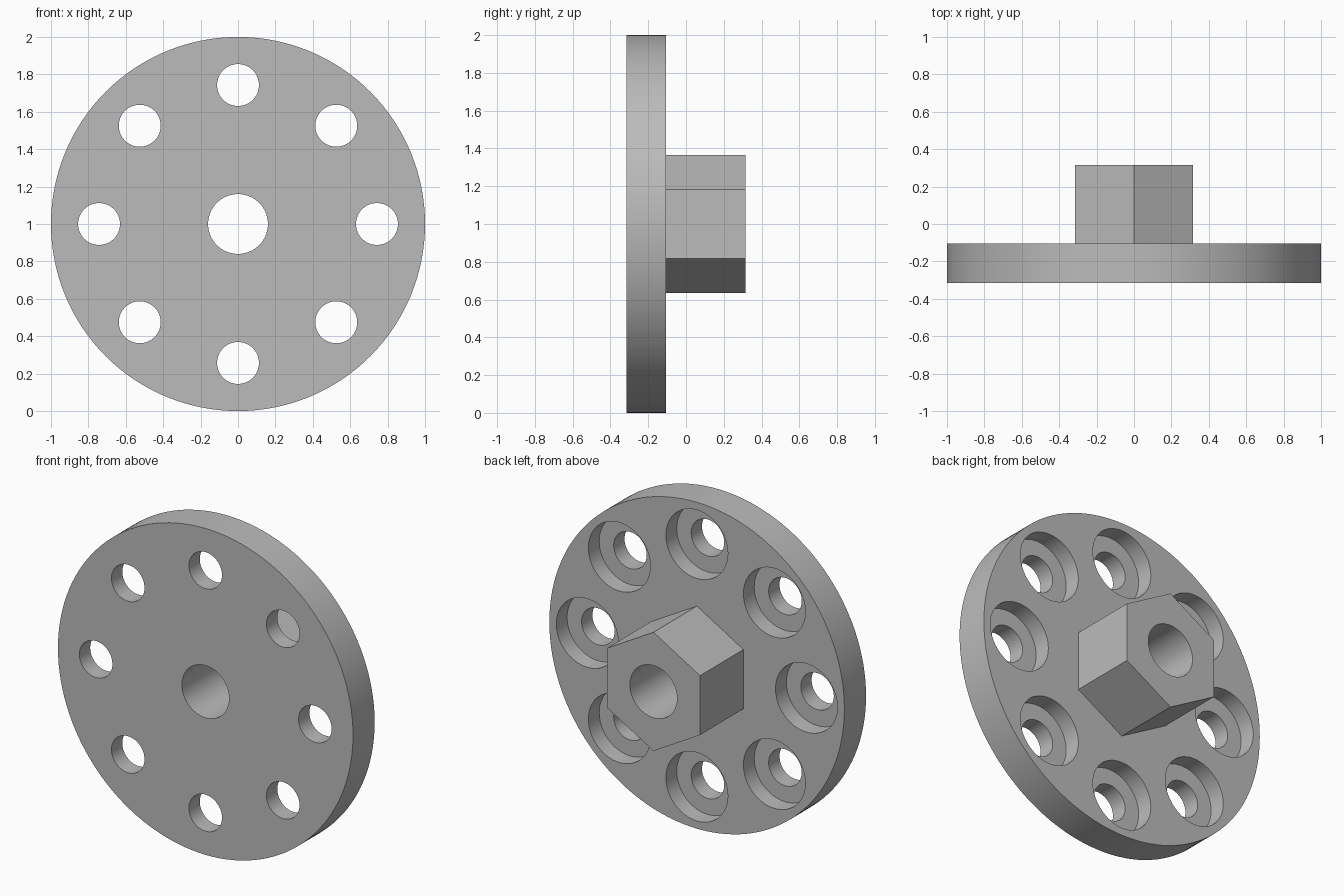
import bpy
import math

if "Cube" in bpy.data.objects:
    bpy.data.objects.remove(bpy.data.objects["Cube"], do_unlink=True)

FRONT, FACE, BACK = -0.315, -0.105, 0.315   # disc front, disc rear, hub end
FLOOR = -0.21                               # counterbore floor
BOLT_CIRCLE = 0.743

grey = bpy.data.materials.new("machined grey")
grey.use_nodes = True
colour = (0.5, 0.5, 0.5, 1)
grey.diffuse_color = colour
grey.node_tree.nodes["Principled BSDF"].inputs["Base Color"].default_value = colour


def cylinder(name, radius, y0, y1, x=0, z=1, sides=64):
    """Cylinder or prism along y from y0 to y1."""
    bpy.ops.mesh.primitive_cylinder_add(
        vertices=sides, radius=radius, depth=y1 - y0,
        location=(x, (y0 + y1) / 2, z), rotation=(math.pi / 2, 0, 0))
    obj = bpy.context.object
    obj.name = name
    obj.data.materials.append(grey)
    return obj


def combine(target, tool, operation):
    """Apply a boolean and discard the tool."""
    mod = target.modifiers.new(operation.lower(), "BOOLEAN")
    mod.operation = operation
    mod.solver = "EXACT"
    mod.object = tool
    tool.hide_render = True
    bpy.ops.object.select_all(action="DESELECT")
    target.select_set(True)
    bpy.context.view_layer.objects.active = target
    bpy.ops.object.modifier_apply(modifier=mod.name)
    bpy.data.objects.remove(tool, do_unlink=True)


# Round flange with a hexagonal hub on the rear
flange = cylinder("flange_with_hex_hub", 1, FRONT, FACE, sides=128)
combine(flange, cylinder("hex_hub", 0.364, FLOOR, BACK, sides=6), "UNION")

# Central bore through flange and hub
combine(flange, cylinder("bore_cutter", 0.16, FRONT - 0.1, BACK + 0.1), "DIFFERENCE")

# Ring of bolt holes, counterbored from the rear
for i in range(8):
    a = i * math.pi / 4
    x, z = BOLT_CIRCLE * math.sin(a), 1 + BOLT_CIRCLE * math.cos(a)
    combine(flange, cylinder("counterbore_cutter", 0.21, FLOOR, FACE + 0.1, x, z), "DIFFERENCE")
    combine(flange, cylinder("bolt_hole_cutter", 0.112, FRONT - 0.1, FACE, x, z), "DIFFERENCE")

# Smooth round walls, crisp machined edges
bpy.ops.object.shade_smooth_by_angle(angle=math.radians(30))
